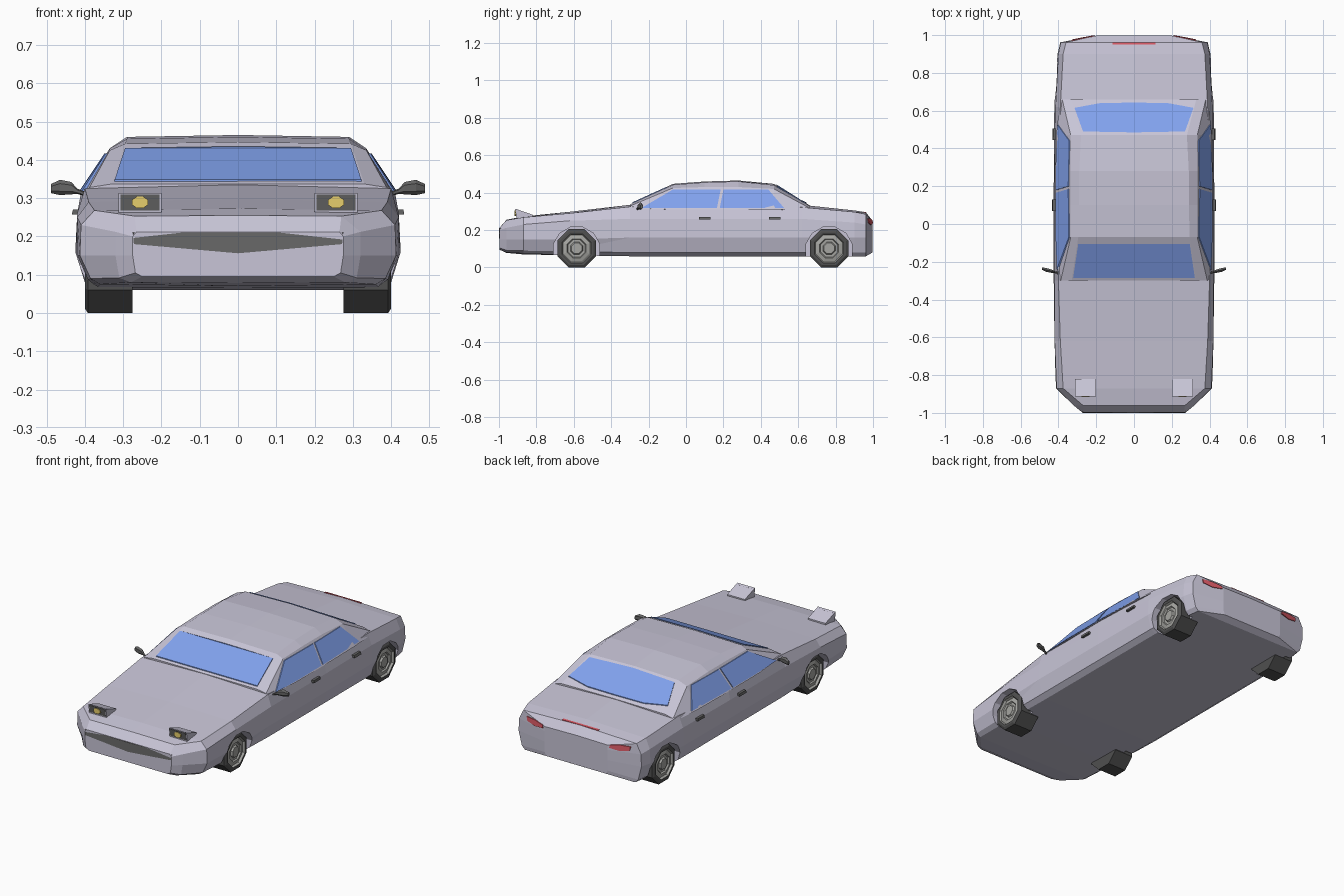
import bpy, bmesh, math
from mathutils import Vector
from mathutils.bvhtree import BVHTree

if "Cube" in bpy.data.objects:
    bpy.data.objects.remove(bpy.data.objects["Cube"])


def material(name, rgb):
    m = bpy.data.materials.new(name)
    m.diffuse_color = (*rgb, 1)
    m.use_nodes = True
    m.node_tree.nodes["Principled BSDF"].inputs["Base Color"].default_value = m.diffuse_color
    return m


PAINT = material("paint", (0.58, 0.56, 0.68))
GLASS = material("glass", (0.22, 0.36, 0.85))
BLACK = material("black_trim", (0.13, 0.13, 0.13))
TYRE = material("tyre_rubber", (0.08, 0.08, 0.08))
RIM = material("rim_metal", (0.38, 0.38, 0.36))
AMBER = material("amber_lens", (0.80, 0.62, 0.15))
RED = material("red_lens", (0.70, 0.10, 0.13))


def finish(name, bm, *mats):
    bmesh.ops.recalc_face_normals(bm, faces=bm.faces)
    me = bpy.data.meshes.new(name)
    bm.to_mesh(me)
    bm.free()
    for m in mats:
        me.materials.append(m)
    ob = bpy.data.objects.new(name, me)
    bpy.context.collection.objects.link(ob)
    return ob


def loft(name, rings, mat, closed=False):
    """Skin matching rings of points and cap the ends."""
    bm = bmesh.new()
    vs = [[bm.verts.new(p) for p in r] for r in rings]
    n = len(vs[0])
    for a, b in zip(vs, vs[1:]):
        for i in range(n):
            j = (i + 1) % n
            bm.faces.new((a[i], a[j], b[j], b[i]))
    bm.faces.new(vs[0])
    bm.faces.new(vs[-1])
    return finish(name, bm, mat)


def shell(name, sections, mat):
    """Loft symmetric sections: (y, bottom z, top z, half outline from bottom up)."""
    rings = []
    for y, zb, zt, half in sections:
        right = [(x, y, z) for x, z in half]
        left = [(-x, y, z) for x, z in reversed(half)]
        rings.append([(0, y, zb)] + right + [(0, y, zt)] + left)
    return loft(name, rings, mat)


def surface(ob):
    bm = bmesh.new()
    bm.from_mesh(ob.data)
    tree = BVHTree.FromBMesh(bm)
    bm.free()
    return tree


def decal(name, tree, pts, direction, mat, out=0.005):
    """Thin panel whose outline is projected on a surface."""
    d = Vector(direction)
    hits = []
    for p in pts:
        hit = tree.ray_cast(Vector(p) - d * 2, d)[0]
        hits.append(hit or tree.find_nearest(Vector(p))[0])
    return loft(name, [[h + d * 0.01 for h in hits], [h - d * out for h in hits]], mat)


def extrude_x(name, prof, x0, x1, mat):
    return loft(name, [[(x, y, z) for y, z in prof] for x in (x0, x1)], mat)


def circle(n, r, cy, cz, turn=0.5):
    return [(cy + r * math.cos(2 * math.pi * (i + turn) / n),
             cz + r * math.sin(2 * math.pi * (i + turn) / n)) for i in range(n)]


# lower body
body = shell("body", [
    (-.997, .095, .212, [(.25, .095), (.268, .105), (.275, .15), (.275, .20), (.265, .212)]),
    (-.96, .078, .255, [(.28, .08), (.31, .092), (.32, .15), (.32, .212), (.27, .253)]),
    (-.87, .07, .273, [(.36, .075), (.385, .09), (.413, .15), (.41, .23), (.375, .268)]),
    (-.62, .065, .298, [(.37, .065), (.395, .085), (.422, .15), (.42, .25), (.39, .29)]),
    (-.30, .06, .335, [(.37, .06), (.40, .08), (.425, .16), (.42, .26), (.40, .325)]),
    (.20, .06, .33, [(.37, .06), (.40, .08), (.425, .16), (.42, .26), (.41, .315)]),
    (.62, .06, .335, [(.37, .06), (.40, .08), (.422, .16), (.415, .26), (.39, .322)]),
    (.90, .06, .305, [(.36, .06), (.38, .08), (.405, .16), (.40, .24), (.375, .297)]),
    (.962, .06, .295, [(.35, .06), (.37, .08), (.39, .16), (.388, .23), (.36, .285)]),
    (.997, .08, .25, [(.19, .08), (.20, .10), (.20, .16), (.20, .22), (.20, .247)]),
], PAINT)
body_tree = surface(body)

# cabin with sloping front and rear
cabin = shell("cabin", [
    (-.30, .30, .337, [(.402, .318), (.388, .328), (.33, .337)]),
    (-.07, .30, .447, [(.415, .31), (.335, .425), (.295, .442)]),
    (.10, .30, .460, [(.415, .31), (.335, .430), (.29, .455)]),
    (.28, .30, .465, [(.415, .31), (.335, .430), (.29, .460)]),
    (.47, .30, .447, [(.412, .31), (.335, .420), (.28, .440)]),
    (.66, .30, .333, [(.392, .305), (.38, .318), (.33, .330)]),
], PAINT)
cabin_tree = surface(cabin)

# wheel arches cut into the body sides
WHEELS = (-.585, .765)
for wy in WHEELS:
    for s in (1, -1):
        cutter = extrude_x("arch_cutter", circle(12, .128, wy, .092), s * .33, s * .5, PAINT)
        mod = body.modifiers.new("arch", 'BOOLEAN')
        mod.operation, mod.object, mod.solver = 'DIFFERENCE', cutter, 'EXACT'
        bpy.context.view_layer.objects.active = body
        bpy.ops.object.modifier_apply(modifier=mod.name)
        bpy.data.objects.remove(cutter)


# wheels: eight-sided turned profile of (x, radius)
def wheel(name, s, wy):
    prof = [(.275, .111), (.392, .111), (.40, .098), (.40, .084), (.388, .078),
            (.394, .055), (.386, .05), (.386, .036), (.396, .03), (.396, .012)]
    ob = loft(name, [[(s * x, y, z) for y, z in circle(8, r, wy, .1025)] for x, r in prof], TYRE)
    ob.data.materials.append(RIM)
    for f in ob.data.polygons:
        if max((Vector((0, ob.data.vertices[v].co.y - wy, ob.data.vertices[v].co.z - .1025))).length
               for v in f.vertices) < .085:
            f.material_index = 1


for label, wy in zip(("front", "rear"), WHEELS):
    for side, s in (("right", 1), ("left", -1)):
        wheel(f"{label}_{side}_wheel", s, wy)

# windscreen and rear window
decal("windscreen", cabin_tree,
      [(x, y, .4) for x, y in ((-.322, -.285), (0, -.285), (.322, -.285),
                               (.295, -.105), (0, -.105), (-.295, -.105))], (0, 0, -1), GLASS)
decal("rear_window", cabin_tree,
      [(x, y, .4) for x, y in ((-.27, .49), (0, .485), (.27, .49), (.315, .615),
                               (.18, .64), (0, .643), (-.18, .64), (-.315, .615))], (0, 0, -1), GLASS)

# front grille and high brake light
decal("grille", body_tree,
      [(x, -1, z) for x, z in ((-.275, .21), (0, .21), (.275, .21), (.272, .18), (0, .156), (-.272, .18))],
      (0, 1, 0), BLACK, .003)
decal("brake_light_strip", body_tree,
      [(x, y, .3) for x, y in ((-.115, .95), (.115, .95), (.115, .962), (-.115, .962))],
      (0, 0, -1), RED, .004)

# parts that repeat on both sides
for side, s in (("right", 1), ("left", -1)):
    # side glass
    decal(f"{side}_front_side_window", cabin_tree,
          [(s * .4, y, z) for y, z in ((-.24, .317), (-.07, .317), (.165, .317), (.185, .417), (-.07, .417))],
          (-s, 0, 0), GLASS)
    decal(f"{side}_rear_side_window", cabin_tree,
          [(s * .4, y, z) for y, z in ((.18, .317), (.525, .317), (.44, .417), (.2, .417))],
          (-s, 0, 0), GLASS)
    # door handles
    for label, y in (("front", .10), ("rear", .475)):
        decal(f"{side}_{label}_door_handle", body_tree,
              [(s * .42, y + a, .264 + b) for a, b in ((-.03, -.007), (.03, -.007), (.03, .007), (-.03, .007))],
              (-s, 0, 0), BLACK, .014)
    # tail lights
    decal(f"{side}_tail_light", body_tree,
          [(s * x, 1, z) for x, z in ((.21, .235), (.27, .228), (.325, .24),
                                      (.33, .262), (.27, .262), (.215, .252))],
          (0, -1, 0), RED, .005)
    # raised headlight with bezel and lens
    extrude_x(f"{side}_headlight_pod", [(-.905, .25), (-.912, .314), (-.82, .282), (-.82, .25)],
              s * .2, s * .312, PAINT)
    extrude_x(f"{side}_headlight_bezel", [(-.907, .268), (-.914, .31), (-.90, .31), (-.90, .268)],
              s * .205, s * .307, BLACK)
    lens = circle(8, 1, 0, 0)
    loft(f"{side}_headlight_lens",
         [[(s * .256 + .023 * a, y, .289 + .016 * b) for a, b in lens] for y in (-.90, -.917)], AMBER)
    # door mirror: tapered arm swelling into a faceted head
    rings = ((.39, -.262, .308, .006, .005), (.42, -.255, .318, .006, .007),
             (.435, -.25, .326, .010, .016), (.465, -.243, .328, .012, .020),
             (.488, -.236, .325, .007, .012))
    loft(f"{side}_door_mirror",
         [[(s * x, y + ry * a, z + rz * b) for a, b in circle(6, 1, 0, 0)]
          for x, y, z, ry, rz in rings], BLACK)
